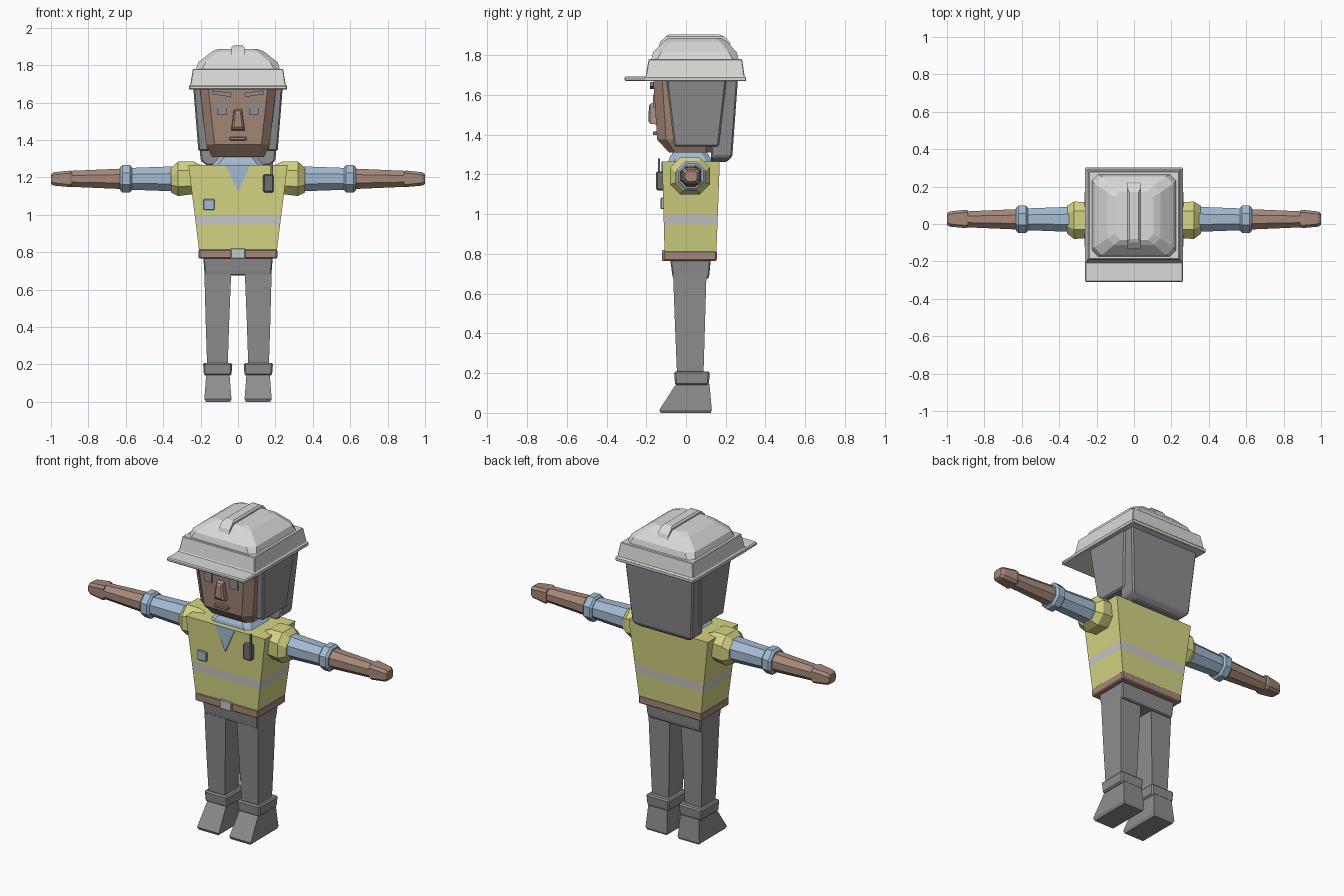
import bpy, bmesh


def material(name, r, g, b):
    m = bpy.data.materials.new(name)
    m.diffuse_color = (r, g, b, 1)
    return m


YELLOW = material("vest yellow", 0.66, 0.66, 0.23)
BLUE = material("shirt blue", 0.37, 0.49, 0.64)
SKIN = material("skin brown", 0.38, 0.25, 0.195)
GREY = material("dark grey", 0.27, 0.27, 0.28)
WHITE = material("helmet white", 0.70, 0.70, 0.68)
SILVER = material("reflective silver", 0.58, 0.58, 0.58)
RADIO = material("radio grey", 0.16, 0.16, 0.165)


def rect(a0, a1, b0, b1, c=0.0):
    """Rectangle outline, with cut corners when c is above zero."""
    if c == 0:
        return [(a0, b0), (a1, b0), (a1, b1), (a0, b1)]
    return [(a0 + c, b0), (a1 - c, b0), (a1, b0 + c), (a1, b1 - c),
            (a1 - c, b1), (a0 + c, b1), (a0, b1 - c), (a0, b0 + c)]


def loft(name, rings, mat, bevel=0.0, mirror=False):
    """Skin a closed solid over a list of matching rings."""
    bm = bmesh.new()
    loops = [[bm.verts.new(p) for p in ring] for ring in rings]
    n = len(loops[0])
    for low, high in zip(loops, loops[1:]):
        for i in range(n):
            j = (i + 1) % n
            bm.faces.new((low[i], low[j], high[j], high[i]))
    bm.faces.new(loops[0][::-1])
    bm.faces.new(loops[-1])
    bmesh.ops.recalc_face_normals(bm, faces=bm.faces)
    mesh = bpy.data.meshes.new(name)
    bm.to_mesh(mesh)
    bm.free()
    mesh.materials.append(mat)
    ob = bpy.data.objects.new(name, mesh)
    bpy.context.collection.objects.link(ob)
    if bevel:
        mod = ob.modifiers.new("bevel", 'BEVEL')
        mod.width = bevel
        mod.segments = 1
        mod.limit_method = 'ANGLE'
    if mirror:
        ob.modifiers.new("mirror", 'MIRROR')
    return ob


def upright(name, levels, mat, bevel=0.0, mirror=False):
    """Levels are (z, x0, x1, y0, y1, corner cut)."""
    rings = [[(x, y, l[0]) for x, y in rect(*l[1:])] for l in levels]
    return loft(name, rings, mat, bevel, mirror)


def sideways(name, levels, mat, bevel=0.0):
    """Levels are (x, y0, y1, z0, z1, corner cut), mirrored to both sides."""
    rings = [[(l[0], y, z) for y, z in rect(*l[1:])] for l in levels]
    return loft(name, rings, mat, bevel, True)


def tube(name, stations, mat):
    """Eight-sided arm part from (x, radius) stations."""
    return sideways(name, [(x, 0.025 - r, 0.025 + r, 1.192 - r, 1.192 + r, 0.586 * r)
                           for x, r in stations], mat)


def plate(name, outline, y0, y1, mat, bevel=0.0, mirror=False):
    """Front-facing outline in x, z pushed from y0 to y1."""
    return loft(name, [[(x, y, z) for x, z in outline] for y in (y0, y1)],
                mat, bevel, mirror)


# Legs, boots and hips
upright("boot", [(0.0, 0.042, 0.172, -0.128, 0.125), (0.015, 0.035, 0.18, -0.134, 0.13),
                 (0.145, 0.045, 0.17, -0.05, 0.118)], GREY, 0, True)
upright("boot_cuff", [(0.14, 0.035, 0.182, -0.055, 0.115),
                      (0.208, 0.03, 0.187, -0.06, 0.12)], GREY, 0.008, True)
upright("trouser_leg", [(0.19, 0.055, 0.165, -0.045, 0.088),
                        (0.43, 0.047, 0.173, -0.055, 0.095),
                        (0.70, 0.036, 0.18, -0.065, 0.103)], GREY, 0, True)
upright("hips", [(0.675, -0.178, 0.178, -0.065, 0.113),
                 (0.70, -0.18, 0.18, -0.07, 0.118),
                 (0.775, -0.186, 0.186, -0.08, 0.125)], GREY, 0.006)

# Belt and buckle
upright("belt", [(0.765, -0.21, 0.21, -0.112, 0.155),
                 (0.815, -0.21, 0.21, -0.112, 0.155)], SKIN, 0.006)
plate("buckle", rect(-0.04, 0.04, 0.765, 0.82), -0.121, -0.10, SILVER, 0.004)

# Vest with a reflective band picked out by height
levels = []
for z in (0.81, 0.948, 0.995, 1.265):
    t = (z - 0.81) / 0.455
    x = 0.208 + 0.057 * t
    levels.append((z, -x, x, -0.108 - 0.012 * t, 0.153 + 0.017 * t))
vest = upright("vest", levels, YELLOW)
vest.data.materials.append(SILVER)
for face in vest.data.polygons:
    if 0.948 < face.center.z < 0.995:
        face.material_index = 1

# Shirt opening, badge and radio
plate("shirt_opening", [(-0.065, 1.266), (0, 1.12), (0.065, 1.266)], -0.124, -0.115, BLUE)
plate("badge", rect(-0.185, -0.125, 1.025, 1.083), -0.128, -0.10, BLUE, 0.004)
plate("radio", rect(0.135, 0.19, 1.12, 1.215), -0.15, -0.11, RADIO, 0.006)
plate("radio_antenna", rect(0.175, 0.186, 1.21, 1.28), -0.142, -0.131, RADIO)

# Collar and neck
upright("collar", [(1.25, -0.15, 0.15, -0.09, 0.135, 0.03),
                   (1.28, -0.125, 0.125, -0.085, 0.125, 0.03),
                   (1.312, -0.10, 0.10, -0.065, 0.105, 0.03)], BLUE)
upright("neck", [(1.25, -0.085, 0.085, -0.055, 0.09, 0.02),
                 (1.34, -0.085, 0.085, -0.055, 0.09, 0.02)], SKIN)

# Shoulders, sleeves and hands
sideways("shoulder", [(0.19, -0.055, 0.095, 1.12, 1.262, 0.03),
                      (0.24, -0.075, 0.115, 1.11, 1.285, 0.045),
                      (0.32, -0.08, 0.12, 1.10, 1.285, 0.05),
                      (0.357, -0.052, 0.098, 1.118, 1.25, 0.04)], YELLOW)
tube("sleeve", [(0.30, 0.067), (0.36, 0.066), (0.58, 0.058)], BLUE)
tube("sleeve_cuff", [(0.568, 0.062), (0.578, 0.073), (0.618, 0.073), (0.63, 0.062)], BLUE)
tube("forearm", [(0.61, 0.055), (0.91, 0.042)], SKIN)
sideways("hand", [(0.888, -0.017, 0.071, 1.152, 1.234, 0.012),
                  (0.90, -0.022, 0.076, 1.148, 1.236, 0.014),
                  (0.985, -0.014, 0.067, 1.156, 1.227, 0.014),
                  (1.0, -0.004, 0.056, 1.164, 1.217, 0.012)], SKIN)

# Head and face
upright("head", [(1.31, -0.14, 0.14, -0.085, 0.13, 0.03),
                 (1.375, -0.17, 0.17, -0.145, 0.15, 0.045),
                 (1.69, -0.205, 0.205, -0.166, 0.17, 0.045)], SKIN)
plate("eye", rect(0.06, 0.112, 1.537, 1.602), -0.166, -0.15, GREY, 0, True)
plate("eyebrow", [(0.037, 1.63), (0.137, 1.643), (0.14, 1.664), (0.035, 1.652)],
      -0.181, -0.15, GREY, 0, True)
loft("nose", [[(x, -0.14, z) for x, z in
               [(-0.037, 1.45), (0.037, 1.45), (0.022, 1.57), (-0.022, 1.57)]],
              [(-0.034, -0.18, 1.455), (0.034, -0.18, 1.455),
               (0.02, -0.18, 1.555), (-0.02, -0.18, 1.555)],
              [(-0.022, -0.19, 1.47), (0.022, -0.19, 1.47),
               (0.013, -0.186, 1.545), (-0.013, -0.186, 1.545)]], SKIN)
plate("mouth", rect(-0.046, 0.046, 1.398, 1.415), -0.166, -0.14, SKIN, 0.003)

# Hair
upright("hair_side", [(1.34, 0.155, 0.212, -0.06, 0.165),
                      (1.69, 0.19, 0.24, -0.10, 0.205)], GREY, 0.008, True)
upright("hair_back", [(1.262, -0.165, 0.165, 0.125, 0.205),
                      (1.29, -0.20, 0.20, 0.125, 0.233),
                      (1.69, -0.232, 0.232, 0.14, 0.262)], GREY, 0.008)

# Safety helmet
upright("helmet_band", [(1.67, -0.262, 0.262, -0.21, 0.303),
                        (1.692, -0.262, 0.262, -0.21, 0.303),
                        (1.694, -0.255, 0.255, -0.203, 0.295),
                        (1.78, -0.241, 0.241, -0.188, 0.282)], WHITE, 0.004)
upright("helmet_peak", [(1.67, -0.262, 0.262, -0.31, -0.19),
                        (1.692, -0.262, 0.262, -0.31, -0.19)], WHITE, 0.006)
upright("helmet_dome", [(1.775, -0.225, 0.225, -0.175, 0.265, 0.03),
                        (1.815, -0.212, 0.212, -0.165, 0.255, 0.04),
                        (1.87, -0.142, 0.142, -0.112, 0.205, 0.035),
                        (1.887, -0.105, 0.105, -0.085, 0.175, 0.03)], WHITE)
upright("helmet_ridge", [(1.82, -0.035, 0.035, -0.145, 0.235),
                         (1.87, -0.035, 0.035, -0.128, 0.217),
                         (1.895, -0.034, 0.034, -0.10, 0.19),
                         (1.905, -0.025, 0.025, -0.08, 0.17)], WHITE)
